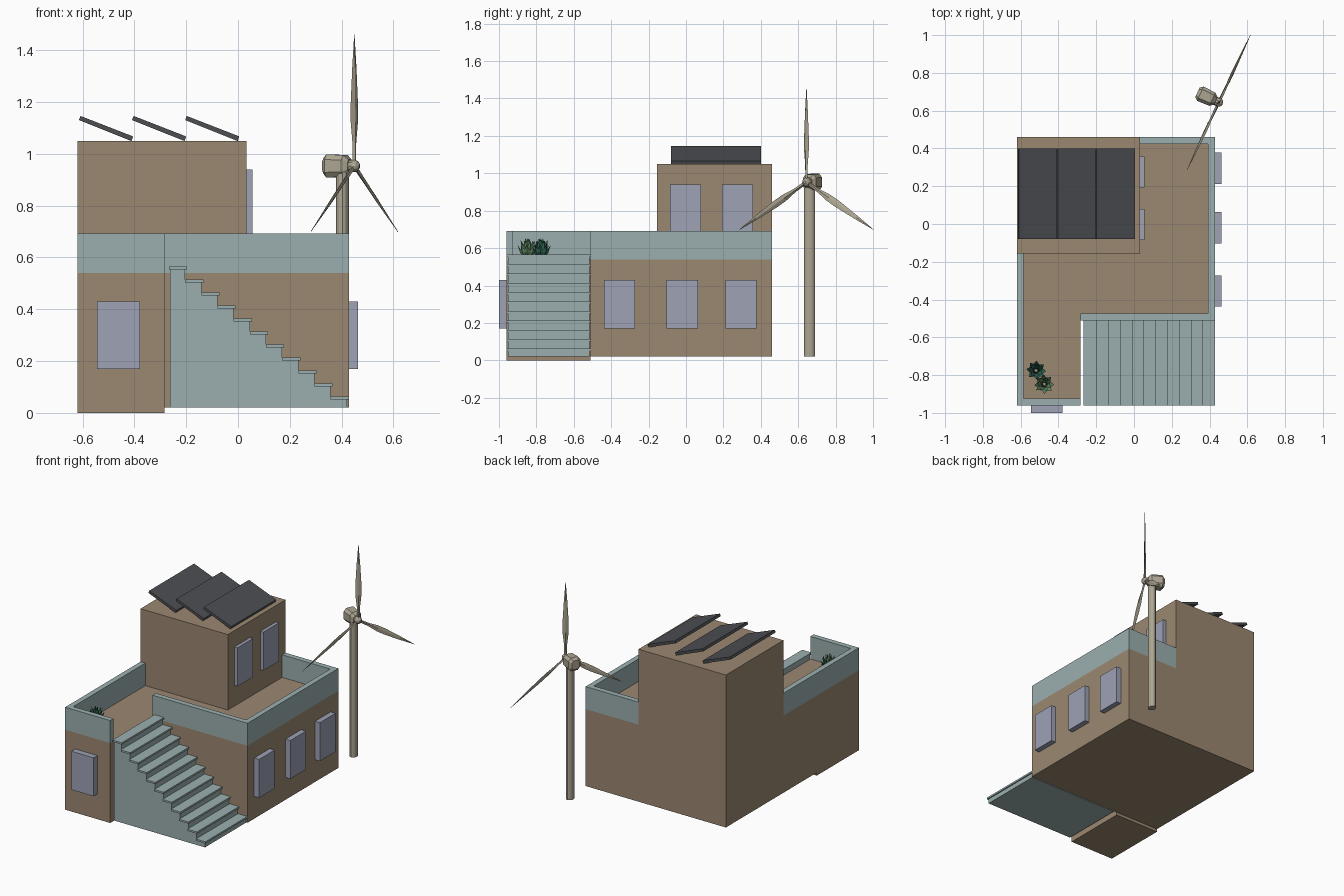
import bpy, bmesh, math, random
from mathutils import Vector

if "Cube" in bpy.data.objects:
    bpy.data.objects.remove(bpy.data.objects["Cube"])

random.seed(4)


def mat(name, r, g, b):
    m = bpy.data.materials.new(name)
    m.diffuse_color = (r, g, b, 1)
    m.use_nodes = True
    m.node_tree.nodes["Principled BSDF"].inputs["Base Color"].default_value = m.diffuse_color
    return m


BROWN = mat("plaster", 0.33, 0.245, 0.165)
TEAL = mat("trim", 0.33, 0.43, 0.43)
GLASS = mat("window_pane", 0.34, 0.36, 0.46)
DARK = mat("panel_dark", 0.075, 0.078, 0.085)
CREAM = mat("turbine_cream", 0.42, 0.38, 0.29)
GREEN1 = mat("leaf_dark", 0.03, 0.14, 0.09)
GREEN2 = mat("leaf_light", 0.12, 0.26, 0.13)


def finish(name, bm, m):
    bmesh.ops.recalc_face_normals(bm, faces=bm.faces)
    me = bpy.data.meshes.new(name)
    bm.to_mesh(me)
    bm.free()
    me.materials.append(m)
    ob = bpy.data.objects.new(name, me)
    bpy.context.collection.objects.link(ob)
    return ob


def add_box(bm, x0, x1, y0, y1, z0, z1):
    vs = bmesh.ops.create_cube(bm, size=1)["verts"]
    for v in vs:
        v.co = Vector((x1 if v.co.x > 0 else x0, y1 if v.co.y > 0 else y0, z1 if v.co.z > 0 else z0))


def box(name, m, *b):
    bm = bmesh.new()
    add_box(bm, *b)
    return finish(name, bm, m)


def extrude_y(name, m, pts, y0, y1):
    """Extrude an xz outline along y."""
    bm = bmesh.new()
    f = bm.faces.new([bm.verts.new((x, y0, z)) for x, z in pts])
    ext = bmesh.ops.extrude_face_region(bm, geom=[f])["geom"]
    for g in ext:
        if isinstance(g, bmesh.types.BMVert):
            g.co.y = y1
    return finish(name, bm, m)


def loft(bm, rings):
    """Join equal-length point rings into a capped tube."""
    loops = [[bm.verts.new(p) for p in r] for r in rings]
    n = len(loops[0])
    for a, b in zip(loops, loops[1:]):
        for i in range(n):
            bm.faces.new((a[i], a[(i + 1) % n], b[(i + 1) % n], b[i]))
    bm.faces.new(loops[0])
    bm.faces.new(loops[-1])


# House masses
X0, X1, Y0, Y1, YM, XW = -0.62, 0.428, -0.96, 0.46, -0.51, -0.283
box("main_storey", BROWN, X0, X1, YM, Y1, 0.02, 0.54)
box("front_wing", BROWN, X0, XW, Y0, YM, 0.0, 0.54)
box("upper_room", BROWN, X0, 0.033, -0.155, Y1, 0.54, 1.05)

# Parapet around the terrace
W, ZB, ZT = 0.036, 0.54, 0.692
box("parapet_left", TEAL, X0, X0 + W, Y0 + W, -0.155, ZB, ZT)
box("parapet_wing_front", TEAL, X0, XW, Y0, Y0 + W, ZB, ZT)
box("parapet_main_front", TEAL, XW, X1 - W, YM, YM + W, ZB, ZT)
box("parapet_right", TEAL, X1 - W, X1, YM, Y1, ZB, ZT)
box("parapet_back", TEAL, 0.033, X1 - W, Y1 - W, Y1, ZB, ZT)

# Staircase: solid stepped body plus overhanging treads
N, RUN, RISE, TH = 11, 0.0624, 0.0502, 0.012
outline = [(-0.262, 0.02), (-0.262, 0.565 - TH)]
treads = bmesh.new()
for i in range(N):
    xr, zt = -0.196 + RUN * i, 0.565 - RISE * i
    outline.append((xr - 0.008, zt - TH))
    outline.append((xr - 0.008, zt - TH - RISE if i < N - 1 else 0.02))
    add_box(treads, xr - RUN - 0.008, xr, Y0, YM - 0.001, zt - TH, zt)
extrude_y("stair_body", TEAL, outline, Y0 + 0.008, YM - 0.006)
finish("stair_treads", treads, TEAL)

# Windows
for i, yc in enumerate((-0.355, -0.02, 0.295)):
    box(f"side_window_{i}", GLASS, 0.42, 0.464, yc - 0.083, yc + 0.083, 0.17, 0.43)
for i, yc in enumerate((-0.003, 0.275)):
    box(f"upper_window_{i}", GLASS, 0.02, 0.056, yc - 0.083, yc + 0.083, 0.68, 0.94)
box("front_window", GLASS, -0.545, -0.379, -1.0, Y0 + 0.01, 0.17, 0.43)

# Tilted solar panels
for i in range(3):
    x = -0.614 + 0.205 * i
    extrude_y(f"solar_panel_{i}", DARK,
              [(x, 1.13), (x + 0.006, 1.146), (x + 0.209, 1.067), (x + 0.203, 1.049)], -0.08, 0.40)

# Wind turbine: u = sideways in rotor plane, n = rotor axis
u, n, up = Vector((0.42, 0.9, 0)), Vector((0.905, -0.42, 0)), Vector((0, 0, 1))
HUB = Vector((0.449, 0.644, 0.953))

bm = bmesh.new()
loft(bm, [[(0.403 + 0.0245 * math.cos(a), 0.66 + 0.03 * math.sin(a), z)
           for a in (math.tau * k / 12 for k in range(12))] for z in (0.02, 0.93)])
finish("turbine_pole", bm, CREAM)

bm = bmesh.new()
OCT = ((1, .55), (.6, 1), (-.6, 1), (-1, .55), (-1, -.55), (-.6, -1), (.6, -1), (1, -.55))
C = Vector((0.392, 0.671, 0.953))
loft(bm, [[C + n * s + u * (a * 0.042 * k) + up * (b * 0.045 * k) for a, b in OCT]
          for s, k in ((-0.062, 0.65), (-0.045, 1), (0.025, 0.92), (0.045, 0.55))])
finish("turbine_nacelle", bm, CREAM)

bm = bmesh.new()
loft(bm, [[HUB + n * s + (u * math.cos(a) + up * math.sin(a)) * r
           for a in (math.tau * k / 10 for k in range(10))]
          for s, r in ((-0.025, 0.022), (0.0, 0.025), (0.014, 0.019), (0.022, 0.007))])
finish("turbine_hub", bm, CREAM)

BLADE = ((0.015, 0.009, 0.008), (0.09, 0.010, 0.007), (0.17, 0.019, 0.006),
         (0.24, 0.019, 0.005), (0.38, 0.011, 0.003), (0.507, 0.001, 0.001))
us = Vector((0.382, 0.814, 0))  # slightly shortened sideways reach
for j in range(3):
    t = math.tau * j / 3
    along = us * math.sin(t) + up * math.cos(t)
    side = u * math.cos(t) - up * math.sin(t)
    chord = side * math.cos(0.4) + n * math.sin(0.4)
    thick = n * math.cos(0.4) - side * math.sin(0.4)
    bm = bmesh.new()
    loft(bm, [[HUB + along * r + chord * (w * a) + thick * (h * b)
               for a, b in ((1, 0), (0, 1), (-1, 0), (0, -1))] for r, w, h in BLADE])
    finish(f"turbine_blade_{j}", bm, CREAM)


# Rosette plants on the terrace
def plant(name, m, x, y, size):
    bm = bmesh.new()
    for ring, (cnt, tilt, ln) in enumerate(((8, 0.85, 0.95), (7, 1.1, 1.1), (5, 1.35, 1.15))):
        for k in range(cnt):
            a = math.tau * (k + 0.5 * ring) / cnt + random.uniform(-0.15, 0.15)
            out, sd = Vector((math.cos(a), math.sin(a), 0)), Vector((-math.sin(a), math.cos(a), 0))
            d = out * math.cos(tilt) + up * math.sin(tilt)
            nr = up * math.cos(tilt) - out * math.sin(tilt)
            o, L = Vector((x, y, 0.54)), size * ln
            base = o + out * 0.008
            mid = o + d * L * 0.55
            tip = o + d * L + nr * 0.012
            V = [bm.verts.new(p) for p in (base - sd * 0.006, base + sd * 0.006, mid + sd * 0.017 + nr * 0.006,
                                           tip, mid - sd * 0.017 + nr * 0.006, mid - nr * 0.006)]
            for f in ((0, 1, 5), (1, 2, 5), (2, 3, 5), (3, 4, 5), (4, 0, 5), (0, 4, 3, 2, 1)):
                bm.faces.new([V[q] for q in f])
    finish(name, bm, m)


plant("plant_dark", GREEN1, -0.518, -0.775, 0.098)
plant("plant_light", GREEN2, -0.475, -0.848, 0.098)
